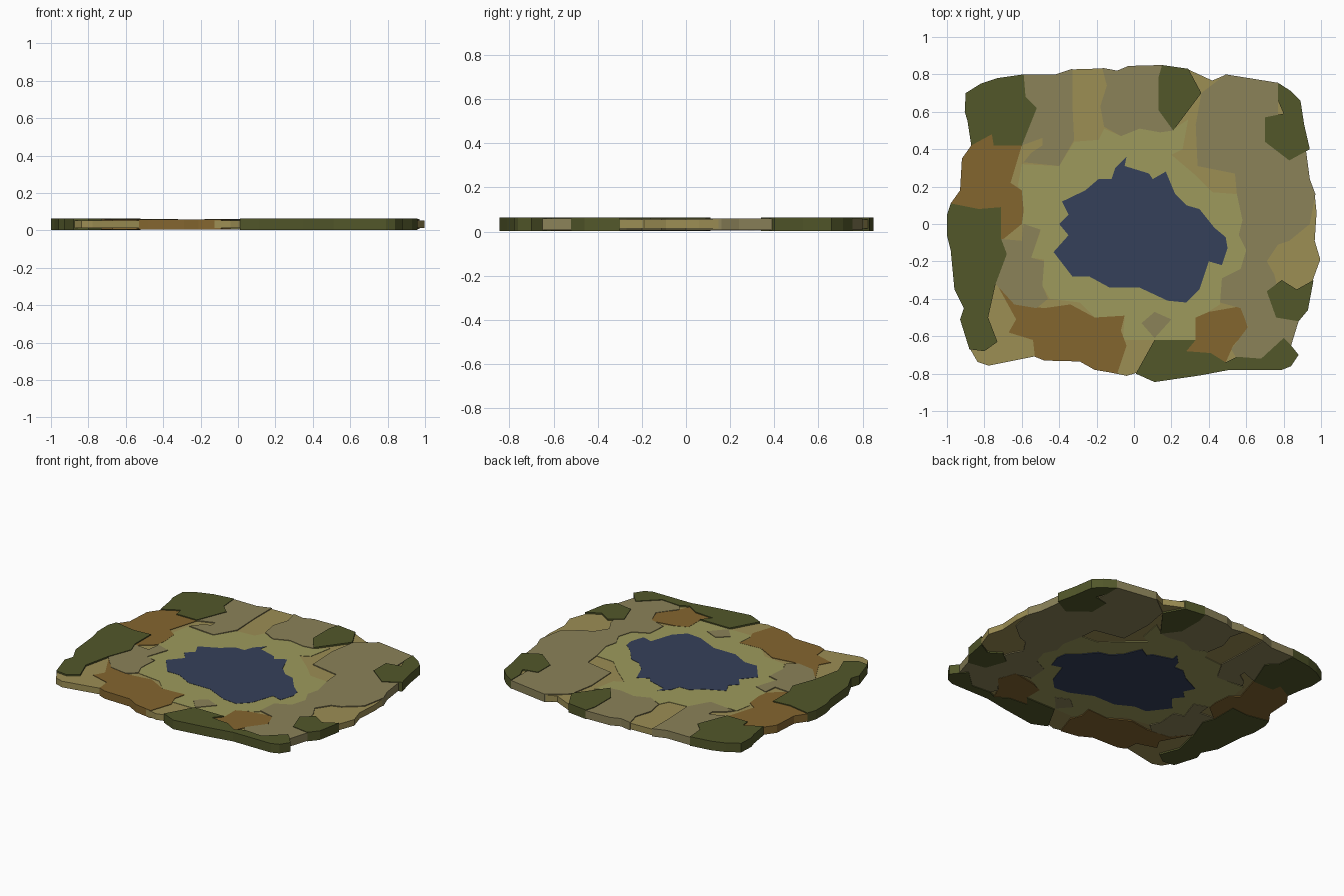
import bpy, bmesh

# Outer outline of the slab, clockwise from the back-left corner
RIM = [(-.90, .70), (-.82, .75), (-.73, .78), (-.59, .80), (-.42, .80), (-.33, .83), (-.17, .835),
       (-.09, .82), (-.03, .845), (.15, .85), (.29, .83), (.42, .77), (.49, .80), (.77, .755),
       (.84, .71), (.89, .66), (.91, .53), (.94, .40), (.92, .39), (.94, .24), (.97, .16),
       (.98, .06), (.97, -.09), (1, -.19), (.96, -.30), (.93, -.46), (.88, -.52), (.84, -.65),
       (.88, -.70), (.84, -.76), (.79, -.78), (.51, -.78), (.35, -.81), (.11, -.845), (.01, -.80),
       (-.04, -.815), (-.21, -.78), (-.29, -.735), (-.48, -.73), (-.53, -.71), (-.78, -.76),
       (-.84, -.74), (-.88, -.67), (-.93, -.51), (-.91, -.45), (-.96, -.35), (-.98, -.14),
       (-1, -.06), (-1, .05), (-.98, .11), (-.93, .18), (-.92, .35), (-.87, .42), (-.89, .55),
       (-.905, .60)]


def rim(a, b):
    """Stretch of the outline shared by an edge patch."""
    return [RIM[i % len(RIM)] for i in range(a, b + 1)]


def material(name, hexcode):
    m = bpy.data.materials.new(name)
    rgb = [int(hexcode[i:i + 2], 16) / 255 for i in (0, 2, 4)]
    m.diffuse_color = [((c + .055) / 1.055) ** 2.4 for c in rgb] + [1]
    return m


# Each ground type: material, bottom height, top height
SAND = material("sand", "9C8E54"), .013, .054
GRASS = material("dry_grass", "9D9A5C"), .009, .0565
EARTH = material("earth", "84662F"), .006, .0575
STONE = material("stone", "8B8259"), .007, .060
MOSS = material("moss", "52572A"), .003, .064
WATER = material("water", "35405A"), .005, .058


def patch(name, kind, pts):
    """Flat prism from an outline."""
    mat, z0, z1 = kind
    bm = bmesh.new()
    face = bm.faces.new([bm.verts.new((x, y, z0)) for x, y in pts])
    top = bmesh.ops.extrude_face_region(bm, geom=[face], use_keep_orig=True)["geom"]
    for v in top:
        if isinstance(v, bmesh.types.BMVert):
            v.co.z = z1
    bmesh.ops.recalc_face_normals(bm, faces=bm.faces)
    me = bpy.data.meshes.new(name)
    bm.to_mesh(me)
    bm.free()
    me.materials.append(mat)
    bpy.context.collection.objects.link(bpy.data.objects.new(name, me))


# Sand slab, a hair inside the edge patches
patch("sand_base", SAND, [(x * .996, y * .996) for x, y in RIM])

# Dry grass around the pond
patch("grass_ring", GRASS, [
    (-.60, .32), (-.40, .31), (-.32, .44), (-.19, .45), (-.16, .51), (-.07, .47), (.03, .51),
    (.14, .49), (.20, .50), (.29, .56), (.26, .40), (.20, .37), (.33, .26), (.42, .17), (.55, .16),
    (.58, .02), (.56, -.06), (.60, -.14), (.57, -.24), (.47, -.29), (.46, -.43), (.33, -.51),
    (.33, -.62), (-.06, -.62), (-.05, -.50), (-.21, -.50), (-.29, -.42), (-.45, -.40),
    (-.49, -.33), (-.48, -.19), (-.55, -.18), (-.50, -.04), (-.60, 0), (-.59, .07), (-.62, .21)])

# Pond
patch("pond", WATER, [
    (-.04, .36), (-.05, .31), (.08, .27), (.10, .24), (.17, .28), (.22, .16), (.28, .10),
    (.35, .08), (.43, -.02), (.49, -.07), (.50, -.13), (.47, -.22), (.40, -.20), (.35, -.35),
    (.28, -.42), (.18, -.41), (.03, -.34), (-.13, -.34), (-.24, -.28), (-.33, -.28), (-.43, -.15),
    (-.35, -.06), (-.40, 0), (-.35, .05), (-.385, .12), (-.26, .18), (-.19, .24), (-.12, .24),
    (-.10, .30)])

# Stone patches
patch("stone_back_left", STONE, rim(3, 5) + [
    (-.33, .65), (-.32, .45), (-.40, .31), (-.59, .33), (-.55, .38), (-.49, .42), (-.49, .46),
    (-.60, .42), (-.52, .62), (-.58, .68)])
patch("stone_back", STONE, rim(6, 9) + [
    (.13, .78), (.13, .61), (.21, .50), (.14, .49), (.03, .51), (-.07, .47), (-.16, .52),
    (-.18, .63), (-.145, .74)])
patch("stone_right", STONE, rim(12, 13) + [
    (.77, .58), (.70, .57), (.70, .44), (.83, .34)] + rim(18, 20) + [
    (.94, 0), (.83, -.09), (.77, -.11), (.71, -.20), (.75, -.27), (.77, -.35), (.71, -.36),
    (.76, -.50)] + rim(26, 27) + [
    (.80, -.62), (.68, -.72), (.55, -.72), (.52, -.67), (.61, -.55), (.57, -.45), (.46, -.42),
    (.47, -.29), (.57, -.24), (.60, -.14), (.56, -.06), (.58, .02), (.55, .16), (.54, .27),
    (.34, .31), (.33, .53), (.36, .70)])
patch("stone_left", STONE, [
    (-.71, -.08), (-.60, -.09), (-.59, 0), (-.50, -.03), (-.55, -.18), (-.48, -.20), (-.49, -.33),
    (-.46, -.40), (-.52, -.45), (-.64, -.43), (-.74, -.32), (-.68, -.16)])
patch("stone_front", STONE, [(.11, -.47), (.20, -.51), (.11, -.61), (.04, -.53)])

# Bare earth patches
patch("earth_front_left", EARTH, [
    (-.74, -.31), (-.64, -.43), (-.48, -.45), (-.34, -.43), (-.21, -.50), (-.05, -.49),
    (-.07, -.57), (-.04, -.65), (-.09, -.80)] + rim(36, 39) + [
    (-.54, -.62), (-.67, -.58), (-.63, -.51)])
patch("earth_left", EARTH, rim(49, 52) + [
    (-.76, .48), (-.74, .42), (-.60, .42), (-.66, .22), (-.60, .18), (-.59, .07), (-.60, 0),
    (-.71, -.09), (-.71, .08), (-.83, .08)])
patch("earth_front_right", EARTH, [
    (.33, -.50), (.40, -.47), (.57, -.44), (.61, -.56), (.53, -.65), (.49, -.74), (.41, -.69),
    (.28, -.68), (.33, -.62)])

# Raised moss patches
patch("moss_back_left", MOSS, rim(52, 58) + [
    (-.58, .68), (-.52, .62), (-.60, .42), (-.75, .42), (-.76, .48)])
patch("moss_back", MOSS, rim(9, 10) + [
    (.36, .70), (.27, .58), (.21, .50), (.13, .61), (.13, .78)])
patch("moss_back_right", MOSS, rim(13, 17) + [
    (.83, .34), (.70, .44), (.70, .57), (.80, .59), (.77, .66)])
patch("moss_right", MOSS, rim(24, 26) + [
    (.76, -.50), (.71, -.36), (.79, -.30), (.87, -.35)])
patch("moss_front", MOSS, rim(27, 34) + [
    (.11, -.62), (.33, -.62), (.28, -.68), (.41, -.69), (.49, -.74), (.55, -.71), (.68, -.72),
    (.80, -.61)])
patch("moss_left", MOSS, rim(42, 49) + [
    (-.83, .08), (-.71, .09), (-.71, -.08), (-.68, -.16), (-.74, -.32), (-.78, -.50),
    (-.73, -.63), (-.80, -.68)])
